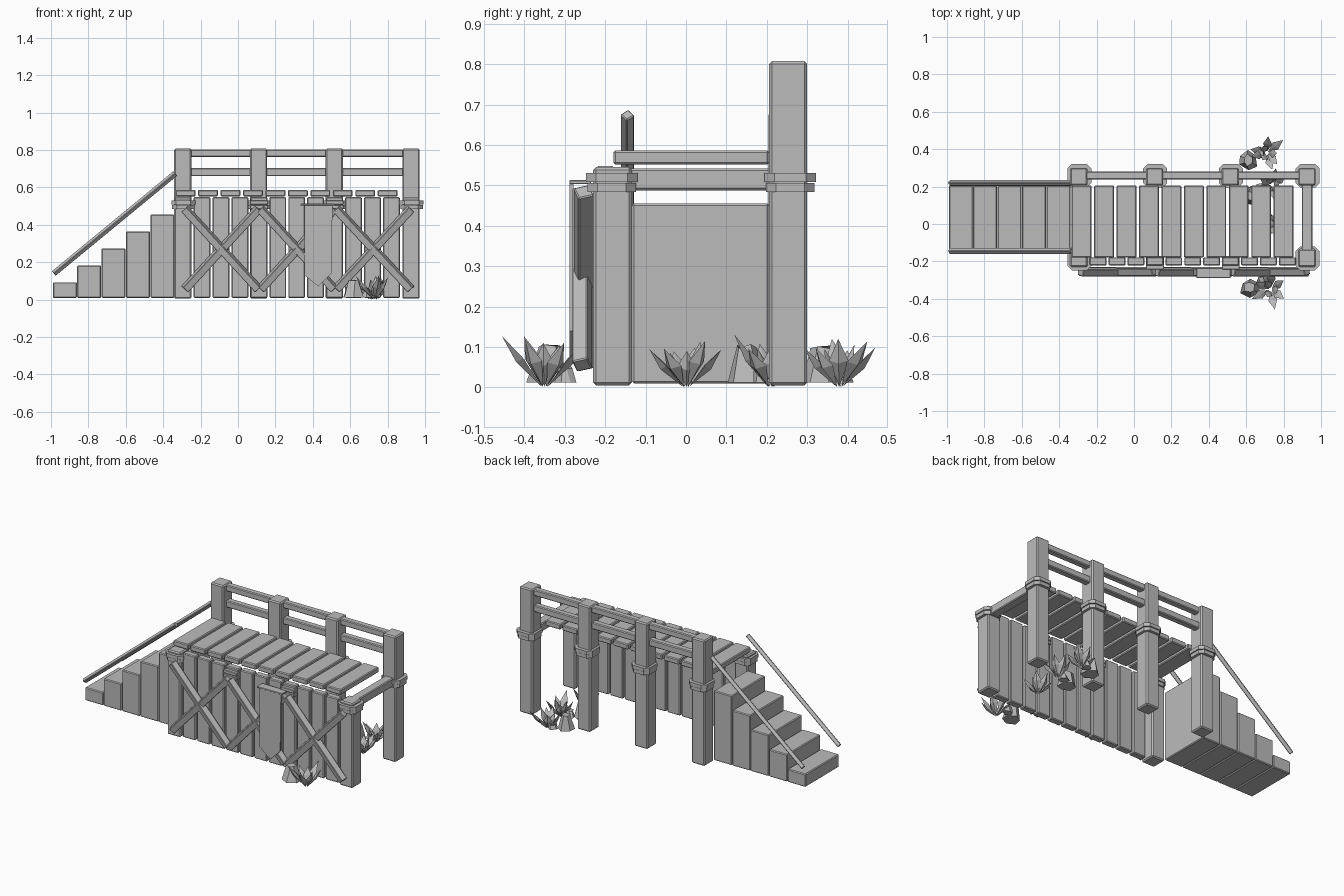
import bpy, bmesh, math, random
from mathutils import Vector, Matrix

random.seed(4)
old = bpy.data.objects.get("Cube")
if old:
    bpy.data.objects.remove(old, do_unlink=True)

grey = bpy.data.materials.new("plain_grey")
grey.use_nodes = True
grey.diffuse_color = (0.5, 0.5, 0.5, 1)
grey.node_tree.nodes["Principled BSDF"].inputs["Base Color"].default_value = (0.5, 0.5, 0.5, 1)


def finish(name, bm, bevel=0.0):
    bmesh.ops.recalc_face_normals(bm, faces=bm.faces)
    mesh = bpy.data.meshes.new(name)
    bm.to_mesh(mesh)
    bm.free()
    mesh.materials.append(grey)
    ob = bpy.data.objects.new(name, mesh)
    bpy.context.scene.collection.objects.link(ob)
    if bevel:
        mod = ob.modifiers.new("bevel", 'BEVEL')
        mod.width = bevel
        mod.segments = 1
    return ob


def box(name, x, y, z, bevel=0.005):
    """Box from (min, max) pairs."""
    bm = bmesh.new()
    size = [b - a for a, b in (x, y, z)]
    mid = [(a + b) / 2 for a, b in (x, y, z)]
    bmesh.ops.create_cube(bm, size=1, matrix=Matrix.Translation(mid) @ Matrix.Diagonal((*size, 1)))
    return finish(name, bm, bevel)


def beam(name, a, b, side, roll):
    """Square bar running between two points, rolled about its length."""
    a, b = Vector(a), Vector(b)
    d = b - a
    bm = bmesh.new()
    turn = d.to_track_quat('Z', 'Y').to_matrix().to_4x4() @ Matrix.Rotation(math.radians(roll), 4, 'Z')
    bmesh.ops.create_cube(bm, size=1, matrix=Matrix.Translation((a + b) / 2) @ turn
                          @ Matrix.Diagonal((side, side, d.length, 1)))
    return finish(name, bm, 0.003)


def prism(name, outline, axis, lo, hi, bevel=0.0):
    """Extrude an outline along y or z."""
    bm = bmesh.new()
    place = (lambda p: (p[0], lo, p[1])) if axis == 'y' else (lambda p: (p[0], p[1], lo))
    face = bm.faces.new([bm.verts.new(place(p)) for p in outline])
    out = bmesh.ops.extrude_face_region(bm, geom=[face])
    step = Vector((0, hi - lo, 0)) if axis == 'y' else Vector((0, 0, hi - lo))
    bmesh.ops.translate(bm, vec=step, verts=[v for v in out["geom"] if isinstance(v, bmesh.types.BMVert)])
    return finish(name, bm, bevel)


def binding(name, cx, cy):
    """Two chamfered straps wrapped round a post."""
    for i, (lo, hi, r) in enumerate([(0.484, 0.506, 0.06), (0.509, 0.531, 0.064)]):
        c = r - 0.025
        pts = [(r, -c), (r, c), (c, r), (-c, r), (-r, c), (-r, -c), (-c, -r), (c, -r)]
        prism(f"{name}_{i}", [(cx + x, cy + y) for x, y in pts], 'z', lo, hi)


POSTS = [-0.295, 0.11, 0.515, 0.925]

# Tall back posts with straps
for i, x in enumerate(POSTS):
    box(f"back_post_{i}", (x - 0.046, x + 0.046), (0.206, 0.3), (0.005, 0.808), 0.007)
    binding(f"back_strap_{i}", x + 0.003, 0.258)

# Short front corner posts with straps
for i, x in enumerate((POSTS[0], POSTS[-1])):
    box(f"front_post_{i}", (x - 0.046, x + 0.046), (-0.23, -0.134), (0.005, 0.545), 0.007)
    binding(f"front_strap_{i}", x + 0.003, -0.184)

# Straps holding the braces at the middle of the wall
for i, x in enumerate(POSTS[1:3]):
    for z in (0.495, 0.52):
        box(f"wall_strap_{i}", (x - 0.045, x + 0.05), (-0.243, -0.17), (z - 0.011, z + 0.011), 0.003)

# Back handrails and right end beam
box("upper_rail", (-0.33, 0.96), (0.238, 0.28), (0.763, 0.803))
box("lower_rail", (-0.33, 0.96), (0.238, 0.28), (0.66, 0.703))
box("end_beam", (0.897, 0.955), (-0.15, 0.22), (0.488, 0.542))

# Deck planks
for i in range(10):
    x = -0.28 + i * 0.12
    box(f"deck_plank_{i}", (x - 0.053, x + 0.053), (-0.18, 0.206), (0.552, 0.587))

# Front wall planks
for i in range(11):
    x = -0.237 + i * 0.1012
    box(f"wall_plank_{i}", (x, x + 0.09), (-0.222, -0.178), (0.01, 0.548))

# Crossed braces on the wall
for i in range(3):
    a, b = POSTS[i] + 0.01, POSTS[i + 1]
    beam(f"brace_down_{i}", (a, -0.257, 0.485), (b, -0.257, 0.055), 0.04, 18)
    beam(f"brace_up_{i}", (a, -0.253, 0.055), (b, -0.253, 0.485), 0.04, 18)

# Hanging board with a pointed foot
prism("hanging_board", [(0.355, 0.505), (0.505, 0.505), (0.5, 0.14), (0.475, 0.115),
                        (0.43, 0.07), (0.355, 0.13)], 'y', -0.288, -0.278)
box("hanging_board_bar", (0.335, 0.515), (-0.289, -0.235), (0.503, 0.513), 0.002)

# Stair blocks
for i in range(5):
    x = -0.99 + i * 0.1305
    box(f"stair_{i}", (x, x + 0.128), (-0.134, 0.206), (0.01, 0.093 + i * 0.0905))

# Sloping stair rails
for side, y in (("front", -0.145), ("back", 0.22)):
    beam(f"{side}_stair_rail", (-0.985, y, 0.14), (-0.335, y, 0.675), 0.025, 40)


def plant(name, cx, cy, reach, height, count=9):
    """Rosette of pointed, keeled leaves."""
    bm = bmesh.new()
    for i in range(count):
        ang = 2 * math.pi * (i + random.uniform(-0.2, 0.2)) / count
        out = Vector((math.cos(ang), math.sin(ang), 0))
        side = Vector((-out.y, out.x, 0))
        up = Vector((0, 0, 1))
        r = reach * random.uniform(0.75, 1.1) * (1 if i % 3 else 0.45)
        h = height * random.uniform(0.75, 1.05)
        base = Vector((cx, cy, 0.002)) + out * 0.008
        mid = base + out * r * 0.5 + up * h * 0.55
        tip = base + out * r + up * h
        ring = [mid + side * 0.024, mid + out * 0.014 - up * 0.008,
                mid - side * 0.024, mid - out * 0.003 + up * 0.002]
        vb, vt = bm.verts.new(base), bm.verts.new(tip)
        vr = [bm.verts.new(p) for p in ring]
        for k in range(4):
            bm.faces.new((vb, vr[k], vr[k - 1]))
            bm.faces.new((vt, vr[k - 1], vr[k]))
    return finish(name, bm)


def rock(name, cx, cy, w, h):
    """Faceted stone with a narrower crown."""
    bm = bmesh.new()
    bmesh.ops.create_cone(bm, cap_ends=True, segments=6, radius1=w, radius2=w * 0.55, depth=h,
                          matrix=Matrix.Translation((cx, cy, 0.012 + h / 2)))
    for v in bm.verts:
        v.co += Vector([random.uniform(-0.007, 0.007) for _ in range(2)] + [0])
        if v.co.z > h / 2:
            v.co.z -= random.uniform(0, 0.012)
    return finish(name, bm)


# Plants and stones in front, underneath and behind
for i, (x, y, r, h) in enumerate([(0.73, -0.35, 0.1, 0.125), (0.71, 0.0, 0.085, 0.11),
                                  (0.74, 0.21, 0.08, 0.125), (0.71, 0.38, 0.095, 0.12)]):
    plant(f"plant_{i}", x, y, r, h)
for i, (x, y) in enumerate([(0.62, -0.34), (0.62, 0.15), (0.61, 0.34)]):
    rock(f"large_stone_{i}", x, y, 0.052, 0.095)
    rock(f"small_stone_{i}", x + 0.065, y + 0.04, 0.03, 0.045)
